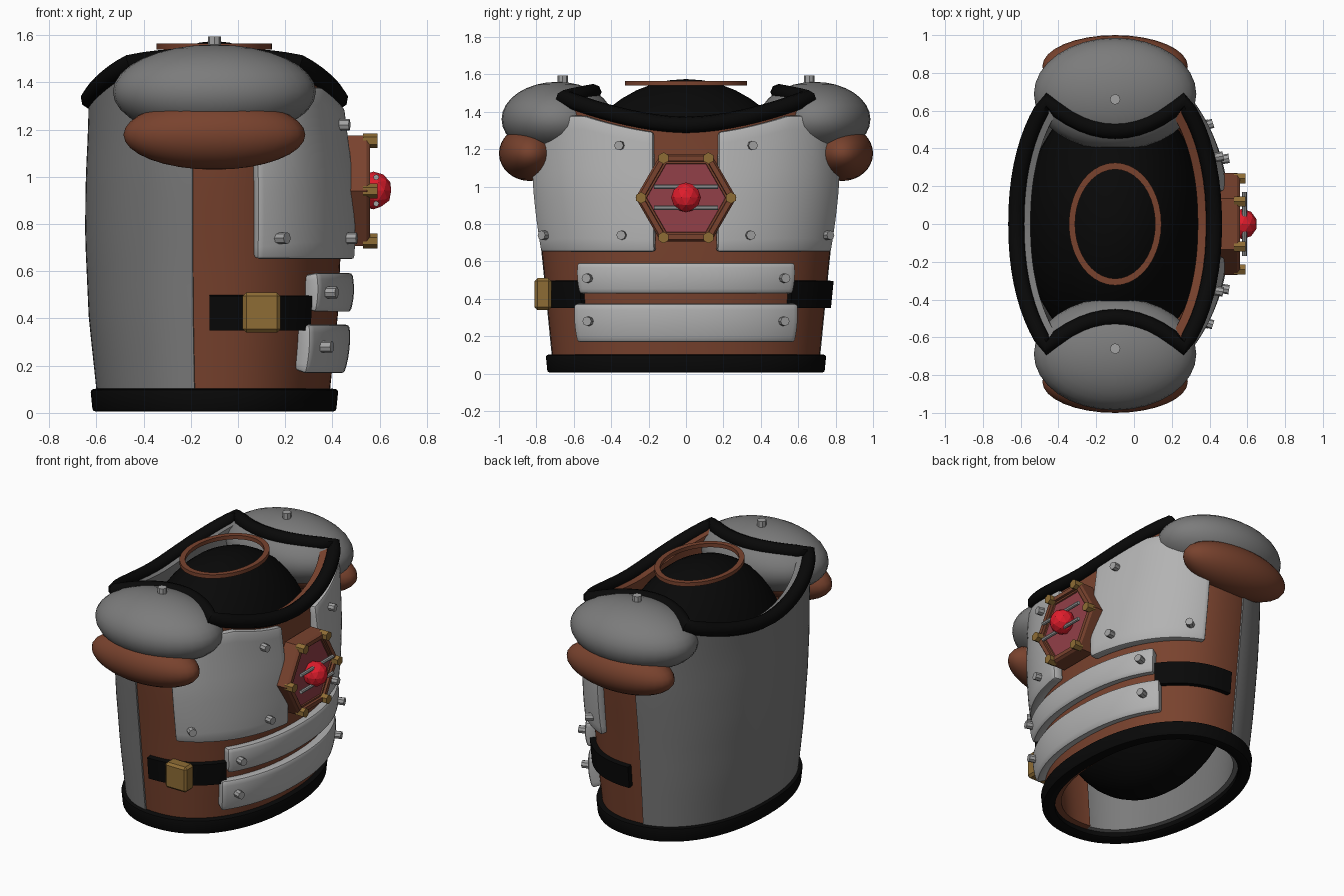
import bpy, bmesh, math
from mathutils import Vector, Matrix

if "Cube" in bpy.data.objects:
    bpy.data.objects.remove(bpy.data.objects["Cube"])

CX, N = -0.1, 2.2


def mat(name, r, g, b):
    m = bpy.data.materials.new(name)
    m.diffuse_color = (r, g, b, 1)
    m.use_nodes = True
    m.node_tree.nodes["Principled BSDF"].inputs["Base Color"].default_value = m.diffuse_color
    return m


LEATHER = mat("brown leather", 0.19, 0.055, 0.027)
STEEL = mat("dark steel", 0.2, 0.2, 0.2)
PLATE = mat("light steel", 0.45, 0.45, 0.45)
BOLT = mat("bolt grey", 0.36, 0.36, 0.36)
BLACK = mat("black trim", 0.0025, 0.0025, 0.0025)
GOLD = mat("brass", 0.27, 0.15, 0.035)
RED = mat("red gem", 0.75, 0.012, 0.025)
PINK = mat("dull red panel", 0.29, 0.05, 0.065)


def finish(o, m, angle=35):
    if m:
        o.data.materials.append(m)
    bpy.ops.object.select_all(action='DESELECT')
    o.select_set(True)
    bpy.context.view_layer.objects.active = o
    bpy.ops.object.convert(target='MESH')
    bpy.ops.object.shade_smooth_by_angle(angle=math.radians(angle))
    return o


def from_bm(name, bm):
    me = bpy.data.meshes.new(name)
    bm.to_mesh(me)
    bm.free()
    o = bpy.data.objects.new(name, me)
    bpy.context.collection.objects.link(o)
    return o


# Torso surface: rounded ellipse whose radii change with height
def lerp(z, pts):
    for (z0, a), (z1, b) in zip(pts, pts[1:]):
        if z <= z1:
            return a + (b - a) * (z - z0) / (z1 - z0)
    return pts[-1][1]


def radii(z):
    return (lerp(z, [(0, .48), (.1, .49), (.4, .522), (.75, .538), (1, .535), (1.2, .525), (1.5, .52)]),
            lerp(z, [(0, .705), (.1, .715), (.65, .77), (1, .81), (1.5, .85)]))


def surf(a, z, off=0):
    rx, ry = radii(z)
    c, s = math.cos(a), math.sin(a)
    return Vector((CX + math.copysign(abs(c) ** (2 / N), c) * (rx + off),
                   math.copysign(abs(s) ** (2 / N), s) * (ry + off), z))


def ang_y(y, z):
    return math.copysign(math.asin((abs(y) / radii(z)[1]) ** (N / 2)), y)


def ang_x(dx, z):
    c = (abs(dx) / radii(z)[0]) ** (N / 2)
    return math.acos(math.copysign(c, dx))


def neckline(a):
    y = abs(surf(a, 1.4).y)
    return 1.33 + .145 * (y / .65) ** 1.75 if y < .66 else max(1.2, 1.48 - 1.7 * (y - .66))


# Curved plate lying on the torso surface between two angles
def patch(name, a0, a1, z0, top, off, thick, m, na=24, nz=8, bulge=0, bevel=0):
    bm = bmesh.new()
    grid = []
    for i in range(na + 1):
        a = a0 + (a1 - a0) * i / na
        zt = top(a) if callable(top) else top
        col = []
        for j in range(nz + 1):
            v = j / nz
            o = off(a, v) if callable(off) else off
            col.append(bm.verts.new(surf(a, z0 + (zt - z0) * v, o + bulge * 4 * v * (1 - v))))
        grid.append(col)
    for p, q in zip(grid, grid[1:]):
        for j in range(nz):
            bm.faces.new((p[j], q[j], q[j + 1], p[j + 1]))
    bmesh.ops.remove_doubles(bm, verts=bm.verts, dist=1e-5)
    o = from_bm(name, bm)
    s = o.modifiers.new("thickness", 'SOLIDIFY')
    s.thickness, s.offset = thick, -1
    if bevel:
        b = o.modifiers.new("round", 'BEVEL')
        b.width, b.segments, b.limit_method, b.angle_limit = bevel, 2, 'ANGLE', math.radians(50)
    return finish(o, m)


def ellipsoid(name, loc, r, m, u=32, v=16):
    bm = bmesh.new()
    bmesh.ops.create_uvsphere(bm, u_segments=u, v_segments=v, radius=1)
    bmesh.ops.transform(bm, matrix=Matrix.Translation(loc) @ Matrix.Diagonal((*r, 1)), verts=bm.verts)
    return finish(from_bm(name, bm), m, 40)


def rod(name, p, q, r, m, sides=8):
    p, q = Vector(p), Vector(q)
    bm = bmesh.new()
    bmesh.ops.create_cone(bm, cap_ends=True, segments=sides, radius1=r, radius2=r, depth=(q - p).length)
    rot = (q - p).to_track_quat('Z', 'Y').to_matrix().to_4x4()
    bmesh.ops.transform(bm, matrix=Matrix.Translation((p + q) / 2) @ rot, verts=bm.verts)
    return finish(from_bm(name, bm), m)


# Closed elliptical ring through (rx, ry, z) section points
def ring(name, section, m, n=40):
    bm = bmesh.new()
    rs = [[bm.verts.new((CX + rx * math.cos(k * math.tau / n), ry * math.sin(k * math.tau / n), z))
           for k in range(n)] for rx, ry, z in section]
    for p, q in zip(rs, rs[1:] + rs[:1]):
        for k in range(n):
            bm.faces.new((p[k], p[(k + 1) % n], q[(k + 1) % n], q[k]))
    bmesh.ops.recalc_face_normals(bm, faces=bm.faces)
    return finish(from_bm(name, bm), m)


# Torso shells and hem
side = ang_x(-.09, .6)
patch("front_shell", -side, side, .04, neckline, 0, .085, LEATHER, 72, 14)
patch("back_shell", side, math.tau - side, .04, neckline, .01, .085, STEEL, 64, 14)
patch("hem", 0, math.tau, .005, .1, .035, .08, BLACK, 72, 2, 0, .012)

# Padded lining bulging up through the neck, with its ring
ellipsoid("lining", (CX, 0, .79), (.485, .69, .785), BLACK, 40, 24)
ring("neck_ring", [(.245, .325, 1.54), (.245, .325, 1.565), (.212, .289, 1.565), (.212, .289, 1.54)], LEATHER)

# Neckline trim: front and back edges follow the torso, sides bow inwards
ca = ang_y(.65, 1.45)
path = []


def edge(a0, a1):
    for i in range(21):
        a = a0 + (a1 - a0) * i / 20
        path.append(surf(a, neckline(a)))


def shoulder(s):
    a, b = surf(ca, 1.48), surf(math.pi - ca, 1.48)
    for i in range(1, 12):
        t = i / 12 if s > 0 else 1 - i / 12
        k = 4 * t * (1 - t)
        path.append(Vector((a.x + (b.x - a.x) * t, s * (.65 - .155 * k), 1.475 + .03 * k)))


edge(-ca, ca)
shoulder(1)
edge(math.pi - ca, math.pi + ca)
shoulder(-1)
cu = bpy.data.curves.new("neckline_trim", 'CURVE')
cu.dimensions, cu.bevel_depth, cu.bevel_resolution = '3D', .044, 2
sp = cu.splines.new('POLY')
sp.points.add(len(path) - 1)
for pt, co in zip(sp.points, path):
    pt.co = (*co, 1)
sp.use_cyclic_u = True
trim = bpy.data.objects.new("neckline_trim", cu)
bpy.context.collection.objects.link(trim)
finish(trim, BLACK, 50)


def stud(a, z, off):
    p = surf(a, z, off)
    d = surf(a + .01, z) - surf(a - .01, z)
    n = (Vector((d.y, -d.x, 0)).normalized() + Vector((.5, 0, 0))).normalized()
    rod("stud", p - n * .03, p + n * .04, .025, BOLT)


# Chest plates stand further off the torso at the lower front
def chest_off(a, v):
    return .035 + .035 * math.cos(a) ** 2 * (1 - v) + .01 * 4 * v * (1 - v)


for s in (-1, 1):
    # Shoulder pads
    ellipsoid("shoulder_cap", (CX, s * .688, 1.36), (.43, .298, .2), STEEL)
    ellipsoid("shoulder_under_pad", (CX, s * .835, 1.178), (.385, .165, .148), LEATHER)
    rod("shoulder_stud", (CX, s * .66, 1.54), (CX, s * .66, 1.595), .028, BOLT)
    # Chest plates
    a0, a1 = sorted((s * ang_y(.16, .9), s * ang_x(.17, .8)))
    patch("chest_plate", a0, a1, .65, lambda a: min(1.38, neckline(a) - .05), chest_off, .065, PLATE,
          24, 10, 0, .015)
    # Side straps
    a0, a1 = sorted((s * ang_y(.54, .43), s * ang_x(-.02, .43)))
    patch("side_strap", a0, a1, .35, .495, .035, .045, BLACK, 16, 2)
    for y, z, off in ((.335, 1.22, .045), (.315, .74, .065), (.48, .51, .065), (.475, .28, .065)):
        stud(s * ang_y(y, z), z, off)
    stud(s * ang_x(.255, .74), .74, .045)

# Belly bands
for z0, z1, y in ((.425, .595, .535), (.165, .375, .545)):
    a = ang_y(y, z0)
    patch("belly_band", -a, a, z0, z1, .052, .075, PLATE, 32, 6, .012, .015)

# Buckle on one side only
bm = bmesh.new()
bmesh.ops.create_cube(bm, size=1)
bmesh.ops.transform(bm, matrix=Matrix.Translation((.1, -.765, .425)) @ Matrix.Diagonal((.16, .09, .17, 1)),
                    verts=bm.verts)
bmesh.ops.bevel(bm, geom=bm.edges[:], offset=.015, segments=1, affect='EDGES')
finish(from_bm("buckle", bm), GOLD, 20)

# Hexagonal emblem: stepped frame with a recessed panel
bm = bmesh.new()
bmesh.ops.create_cone(bm, cap_ends=True, segments=6, radius1=.27, radius2=.27, depth=.1)
bmesh.ops.transform(bm, matrix=Matrix.Translation((.495, 0, .94)) @ Matrix.Rotation(math.pi / 2, 4, 'Y'),
                    verts=bm.verts)
face = max(bm.faces, key=lambda f: f.calc_center_median().x)
for inset, push in ((.012, .015), (.03, 0), (.003, -.015), (.012, 0), (.003, -.008)):
    bmesh.ops.inset_region(bm, faces=[face], thickness=inset)
    for v in face.verts:
        v.co.x += push
face.material_index = 1
emblem = from_bm("emblem_frame", bm)
emblem.data.materials.append(LEATHER)
emblem.data.materials.append(PINK)
finish(emblem, None, 20)
for k in range(6):
    y, z = .24 * math.cos(k * math.pi / 3), .94 + .245 * math.sin(k * math.pi / 3)
    rod("emblem_bolt", (.53, y, z), (.59, y, z), .031, GOLD, 6)
for dz in (-.056, .056):
    rod("emblem_bar", (.585, -.17, .942 + dz), (.585, .17, .942 + dz), .012, BOLT)
bm = bmesh.new()
bmesh.ops.create_icosphere(bm, subdivisions=2, radius=.08, matrix=Matrix.Translation((.573, 0, .942)))
finish(from_bm("emblem_gem", bm), RED, 10)
